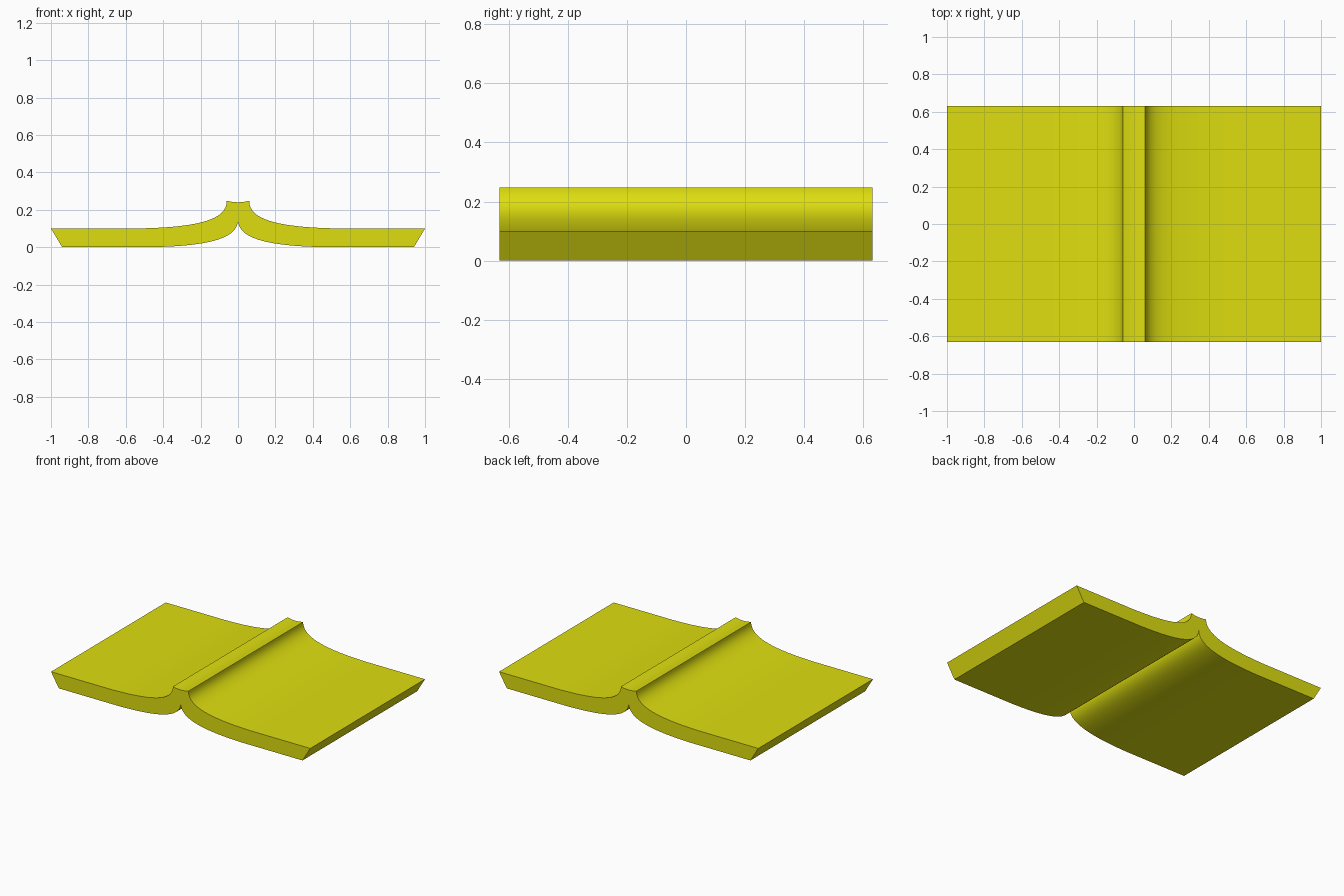
import bpy
import bmesh
import math
from mathutils import Vector
from mathutils.geometry import interpolate_bezier

cube = bpy.data.objects.get("Cube")
if cube:
    bpy.data.objects.remove(cube, do_unlink=True)

HALF_DEPTH = 0.632
STEPS = 24


def curve(*points):
    """Sample a cubic curve in the x-z plane."""
    a, b, c, d = (Vector((x, 0, z)) for x, z in points)
    return [(p.x, p.z) for p in interpolate_bezier(a, b, c, d, STEPS)]


# Yellow material
yellow = bpy.data.materials.new("yellow")
yellow.use_nodes = True
colour = (0.73, 0.73, 0.005, 1)
yellow.diffuse_color = colour
yellow.node_tree.nodes["Principled BSDF"].inputs["Base Color"].default_value = colour

# Half profile: spine top, curved page, slanted fore edge, curved cover
upper = curve((0.06, 0.248), (0.06, 0.15), (0.2, 0.105), (0.55, 0.1))
lower = curve((0, 0.148), (0, 0.05), (0.14, 0.005), (0.48, 0))
spine = [(0, 0.24), (0.03, 0.242)]
half = spine + upper + [(1, 0.1), (0.94, 0)] + lower[::-1]

# Mirror the half into a closed outline, sharing the two centre points
outline = half + [(-x, z) for x, z in half[-2:0:-1]]

# Extrude the outline along the spine
bm = bmesh.new()
face = bm.faces.new([bm.verts.new((x, -HALF_DEPTH, z)) for x, z in outline])
extruded = bmesh.ops.extrude_face_region(bm, geom=[face], use_keep_orig=True)
moved = [v for v in extruded["geom"] if isinstance(v, bmesh.types.BMVert)]
bmesh.ops.translate(bm, verts=moved, vec=(0, 2 * HALF_DEPTH, 0))
bmesh.ops.recalc_face_normals(bm, faces=bm.faces)

mesh = bpy.data.meshes.new("open_book")
bm.to_mesh(mesh)
bm.free()
mesh.materials.append(yellow)
book = bpy.data.objects.new("open_book", mesh)
bpy.context.collection.objects.link(book)

# Smooth the curves and keep the corners sharp
bpy.ops.object.select_all(action="DESELECT")
book.select_set(True)
bpy.context.view_layer.objects.active = book
bpy.ops.object.shade_smooth_by_angle(angle=math.radians(30))
